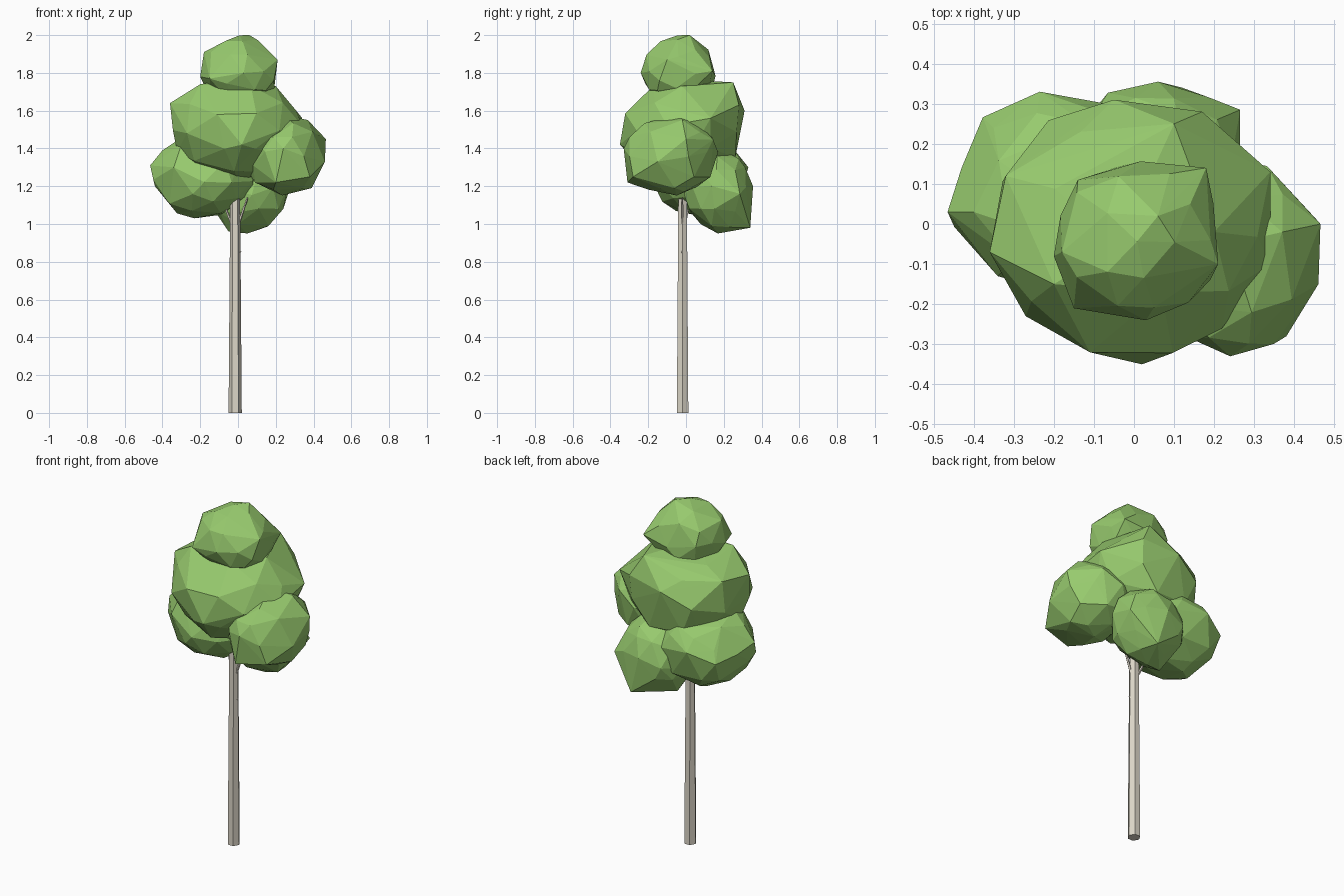
import bpy, bmesh, random
from mathutils import Vector

cube = bpy.data.objects.get("Cube")
if cube:
    bpy.data.objects.remove(cube, do_unlink=True)


def material(name, rgb):
    mat = bpy.data.materials.new(name)
    mat.use_nodes = True
    mat.diffuse_color = (*rgb, 1)
    mat.node_tree.nodes["Principled BSDF"].inputs["Base Color"].default_value = (*rgb, 1)
    return mat


LEAF = material("leaf_green", (0.31, 0.59, 0.155))
BARK = material("pale_bark", (0.72, 0.68, 0.58))


def finish(name, bm, mat):
    bmesh.ops.recalc_face_normals(bm, faces=bm.faces)
    mesh = bpy.data.meshes.new(name)
    bm.to_mesh(mesh)
    bm.free()
    mesh.materials.append(mat)
    obj = bpy.data.objects.new(name, mesh)
    bpy.context.collection.objects.link(obj)


def clump(name, low, high, corners, seed):
    """Faceted convex leaf clump filling a box, with chosen corners pulled out."""
    rng = random.Random(seed)
    low, high = Vector(low), Vector(high)
    centre, radius = (low + high) / 2, (high - low) / 2
    ball = bmesh.new()
    bmesh.ops.create_icosphere(ball, subdivisions=2, radius=1)
    points = []
    for v in ball.verts:
        nudge = Vector([rng.uniform(-1, 1) for _ in range(3)]) * 0.12
        p = (v.co + nudge).normalized() * rng.uniform(0.96, 1.02)
        points.append(centre + Vector([a * b for a, b in zip(p, radius)]))
    ball.free()
    # Swap the nearest point for each corner
    for corner in map(Vector, corners):
        points.remove(min(points, key=lambda p: (p - corner).length))
    points += map(Vector, corners)
    # Wrap the points in a faceted skin
    bm = bmesh.new()
    for p in points:
        bm.verts.new([min(max(c, a), b) for c, a, b in zip(p, low, high)])
    bmesh.ops.convex_hull(bm, input=bm.verts)
    loose = [v for v in bm.verts if not v.link_faces]
    bmesh.ops.delete(bm, geom=loose, context='VERTS')
    finish(name, bm, LEAF)


def limb(name, start, end, r1, r2, sides):
    """Tapered straight limb with its first corner on the x axis."""
    start, end = Vector(start), Vector(end)
    axis = end - start
    bm = bmesh.new()
    bmesh.ops.create_cone(bm, cap_ends=True, segments=sides, radius1=r1,
                          radius2=r2, depth=axis.length)
    for v in bm.verts:
        v.co.x, v.co.y = v.co.y, v.co.x
    turn = Vector((0, 0, 1)).rotation_difference(axis)
    for v in bm.verts:
        v.co = turn @ v.co + (start + end) / 2
    finish(name, bm, BARK)


# Foliage
clump("top_foliage", (-.2, -.24, 1.61), (.215, .165, 2),
      [(.06, .02, 2), (-.18, -.07, 1.91), (.18, .14, 1.81), (.21, -.1, 1.87),
       (.03, -.24, 1.8), (-.14, .11, 1.81), (-.2, -.08, 1.78), (-.15, -.21, 1.77),
       (.19, -.14, 1.76)], 3)
clump("main_foliage", (-.36, -.35, 1.23), (.345, .315, 1.77),
      [(-.36, -.07, 1.64), (.02, -.35, 1.42), (.34, .13, 1.56), (.17, .28, 1.63),
       (.1, .25, 1.75), (-.05, .31, 1.6), (-.32, .12, 1.66), (.34, -.1, 1.52),
       (-.27, -.23, 1.48), (-.11, -.32, 1.58), (-.2, -.15, 1.74), (.2, -.02, 1.73),
       (-.02, -.22, 1.28)], 5)
clump("left_foliage", (.03, -.33, 1.15), (.465, .18, 1.58),
      [(.465, 0, 1.45), (.46, -.15, 1.33), (.38, -.28, 1.25), (.24, -.33, 1.4),
       (.37, -.02, 1.55), (.39, -.06, 1.19), (.2, -.1, 1.54), (.36, .11, 1.38),
       (.2, -.31, 1.22), (.22, .17, 1.38), (.08, -.2, 1.31), (.09, -.15, 1.22)], 8)
clump("right_foliage", (-.465, -.18, 1.03), (.1, .33, 1.46),
      [(-.465, .03, 1.31), (-.44, .04, 1.2), (-.235, .33, 1.3), (-.35, .24, 1.31),
       (-.43, .14, 1.27), (-.31, 0, 1.45), (-.34, -.13, 1.3), (-.23, .13, 1.03),
       (-.3, -.09, 1.42), (-.4, .03, 1.39), (-.12, .25, 1.4)], 13)
clump("back_foliage", (-.16, -.01, .95), (.27, .355, 1.4),
      [(.265, .285, 1.16), (.12, .34, .98), (.06, .355, 1.2), (.05, .17, .95),
       (-.05, .15, .96), (.24, .15, 1.08)], 21)

# Trunk and small twigs under the leaves
limb("trunk", (-.015, -.018, 0), (-.015, -.018, 1.3), .035, .025, 6)
limb("right_twig", (-.03, -.01, .99), (-.08, .02, 1.12), .008, .005, 5)
limb("left_twig", (0, -.02, .99), (.05, -.02, 1.14), .008, .005, 5)
limb("trunk_stub", (0, -.018, .84), (.016, -.022, .855), .006, .003, 5)
